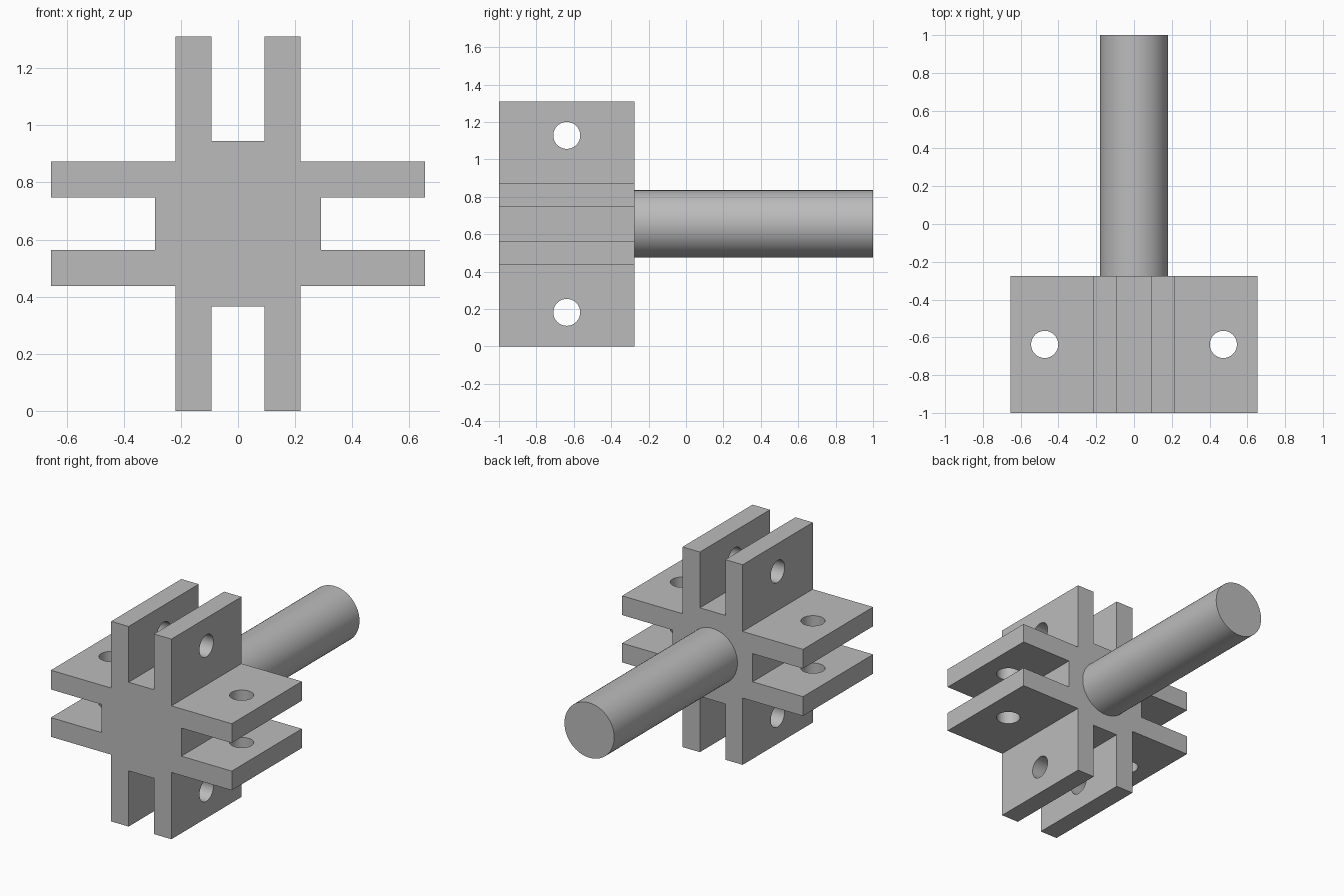
import bpy, bmesh
from math import radians, pi
from mathutils import Matrix, Vector

cube = bpy.data.objects.get("Cube")
if cube:
    bpy.data.objects.remove(cube, do_unlink=True)

HALF = 0.655            # hub half width, also its centre height
FRONT, BACK, END = -1.0, -0.275, 1.0
SLOT, OUTER, FLOOR = 0.092, 0.218, 0.29
HOLE_POS, HOLE_R, ROD_R = 0.473, 0.072, 0.18

grey = bpy.data.materials.new("plain grey")
grey.use_nodes = True
colour = (0.5, 0.5, 0.5, 1)
grey.diffuse_color = colour
grey.node_tree.nodes["Principled BSDF"].inputs["Base Color"].default_value = colour


def make_object(name, bm):
    bmesh.ops.recalc_face_normals(bm, faces=bm.faces)
    mesh = bpy.data.meshes.new(name)
    bm.to_mesh(mesh)
    bm.free()
    mesh.materials.append(grey)
    obj = bpy.data.objects.new(name, mesh)
    bpy.context.collection.objects.link(obj)
    return obj


def activate(obj):
    bpy.ops.object.select_all(action='DESELECT')
    obj.select_set(True)
    bpy.context.view_layer.objects.active = obj


def add_cylinder(bm, radius, length, matrix, sides):
    bmesh.ops.create_cone(bm, cap_ends=True, segments=sides, radius1=radius,
                          radius2=radius, depth=length, matrix=matrix)


# Hub: one forked arm profile repeated four times, then extruded
arm = [(OUTER, -OUTER), (HALF, -OUTER), (HALF, -SLOT), (FLOOR, -SLOT),
       (FLOOR, SLOT), (HALF, SLOT), (HALF, OUTER)]
bm = bmesh.new()
outline = []
for turn in range(4):
    spin = Matrix.Rotation(-turn * pi / 2, 3, 'Y')
    for x, z in arm:
        outline.append(bm.verts.new(spin @ Vector((x, FRONT, z)) + Vector((0, 0, HALF))))
face = bm.faces.new(outline)
side = bmesh.ops.extrude_face_region(bm, geom=[face])
moved = [v for v in side["geom"] if isinstance(v, bmesh.types.BMVert)]
bmesh.ops.translate(bm, verts=moved, vec=(0, BACK - FRONT, 0))
hub = make_object("forked_hub", bm)

# Pin holes through every pair of lugs
bm = bmesh.new()
for turn in range(4):
    place = (Matrix.Translation((0, (FRONT + BACK) / 2, HALF))
             @ Matrix.Rotation(turn * pi / 2, 4, 'Y')
             @ Matrix.Translation((HOLE_POS, 0, 0)))
    add_cylinder(bm, HOLE_R, 0.6, place, 32)
cutter = make_object("hole_cutter", bm)
cutter.hide_render = True
cut = hub.modifiers.new("pin holes", 'BOOLEAN')
cut.operation = 'DIFFERENCE'
cut.solver = 'EXACT'
cut.object = cutter
activate(hub)
bpy.ops.object.modifier_apply(modifier=cut.name)
bpy.data.objects.remove(cutter, do_unlink=True)

# Round rod behind the hub
bm = bmesh.new()
add_cylinder(bm, ROD_R, END - BACK,
             Matrix.Translation((0, (BACK + END) / 2, HALF))
             @ Matrix.Rotation(pi / 2, 4, 'X'), 64)
rod = make_object("rod", bm)

for part in (hub, rod):
    activate(part)
    bpy.ops.object.shade_smooth_by_angle(angle=radians(30))
